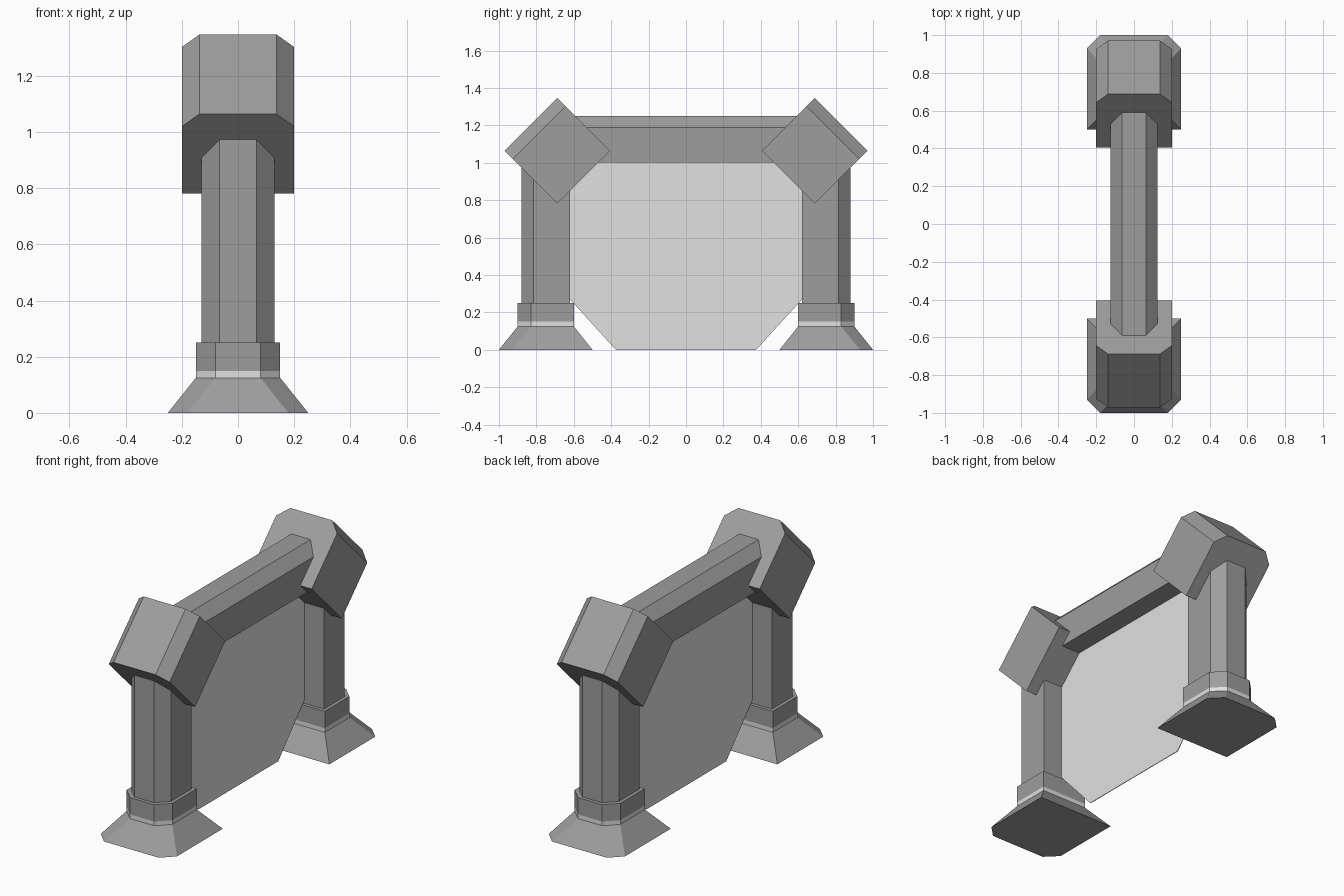
import bpy, bmesh, math
from mathutils import Matrix, Vector

if "Cube" in bpy.data.objects:
    bpy.data.objects.remove(bpy.data.objects["Cube"])


def material(name, value):
    m = bpy.data.materials.new(name)
    m.diffuse_color = (value, value, value, 1)
    m.use_nodes = True
    m.node_tree.nodes["Principled BSDF"].inputs["Base Color"].default_value = m.diffuse_color
    return m


GREY = material("dark grey", 0.34)
PALE = material("pale grey", 0.75)


def section(half, cut):
    """Square cross-section with its two outer (-y) corners cut off."""
    return [(half, half), (-half, half), (-half, cut - half), (cut - half, -half),
            (half - cut, -half), (half, cut - half)]


def loft(name, rings, mat, matrix=Matrix(), band=None):
    """Join rings of (points, height) into a closed solid; faces inside band turn pale."""
    bm = bmesh.new()
    loops = [[bm.verts.new((x, y, z)) for x, y in pts] for pts, z in rings]
    n = len(loops[0])
    for a, b in zip(loops, loops[1:]):
        for i in range(n):
            j = (i + 1) % n
            bm.faces.new((a[i], a[j], b[j], b[i]))
    bm.faces.new(loops[0][::-1])
    bm.faces.new(loops[-1])
    if band:
        for f in bm.faces:
            if band[0] < f.calc_center_median().z < band[1]:
                f.material_index = 1
    bm.transform(matrix)
    bmesh.ops.recalc_face_normals(bm, faces=bm.faces[:])
    mesh = bpy.data.meshes.new(name)
    bm.to_mesh(mesh)
    bm.free()
    mesh.materials.append(mat)
    if band:
        mesh.materials.append(PALE)
    ob = bpy.data.objects.new(name, mesh)
    bpy.context.collection.objects.link(ob)


# Two identical ends, turned half a circle about z
for side, angle in (("front", 0), ("back", math.pi)):
    turn = Matrix.Rotation(angle, 4, 'Z')
    centre = turn @ Matrix.Translation((0, -0.75, 0))

    # Flared foot, pale band and collar
    collar = section(0.15, 0.07)
    loft(side + "_foot", [(section(0.25, 0.07), 0), (collar, 0.125),
                          (collar, 0.15), (collar, 0.25)], GREY, centre, (0.126, 0.149))

    # Upright post
    post = section(0.13, 0.065)
    loft(side + "_post", [(post, 0.25), (post, 1.03)], GREY, centre)

    # Corner block tilted 45 degrees, cut edges facing up and out
    block = section(0.2, 0.0625)
    tilt = turn @ Matrix.Translation((0, -0.688, 1.064)) @ Matrix.Rotation(math.radians(-45), 4, 'X')
    loft(side + "_corner_block", [(block, -0.2), (block, 0.2)], GREY, tilt)

# Top beam, section laid along y with the cut edges upward
beam = section(0.125, 0.0625)
lay = Matrix.Translation((0, 0, 1.125)) @ Matrix.Rotation(math.radians(-90), 4, 'X')
loft("top_beam", [(beam, -0.68), (beam, 0.68)], GREY, lay)

# Thin infill panel standing in the x = 0 plane
outline = [(-0.375, 0), (0.375, 0), (0.625, 0.275), (0.625, 1.02), (-0.625, 1.02), (-0.625, 0.275)]
stand = Matrix(((0, 0, 1, 0), (1, 0, 0, 0), (0, 1, 0, 0), (0, 0, 0, 1)))
loft("infill_panel", [(outline, -0.002), (outline, 0.002)], PALE, stand)
